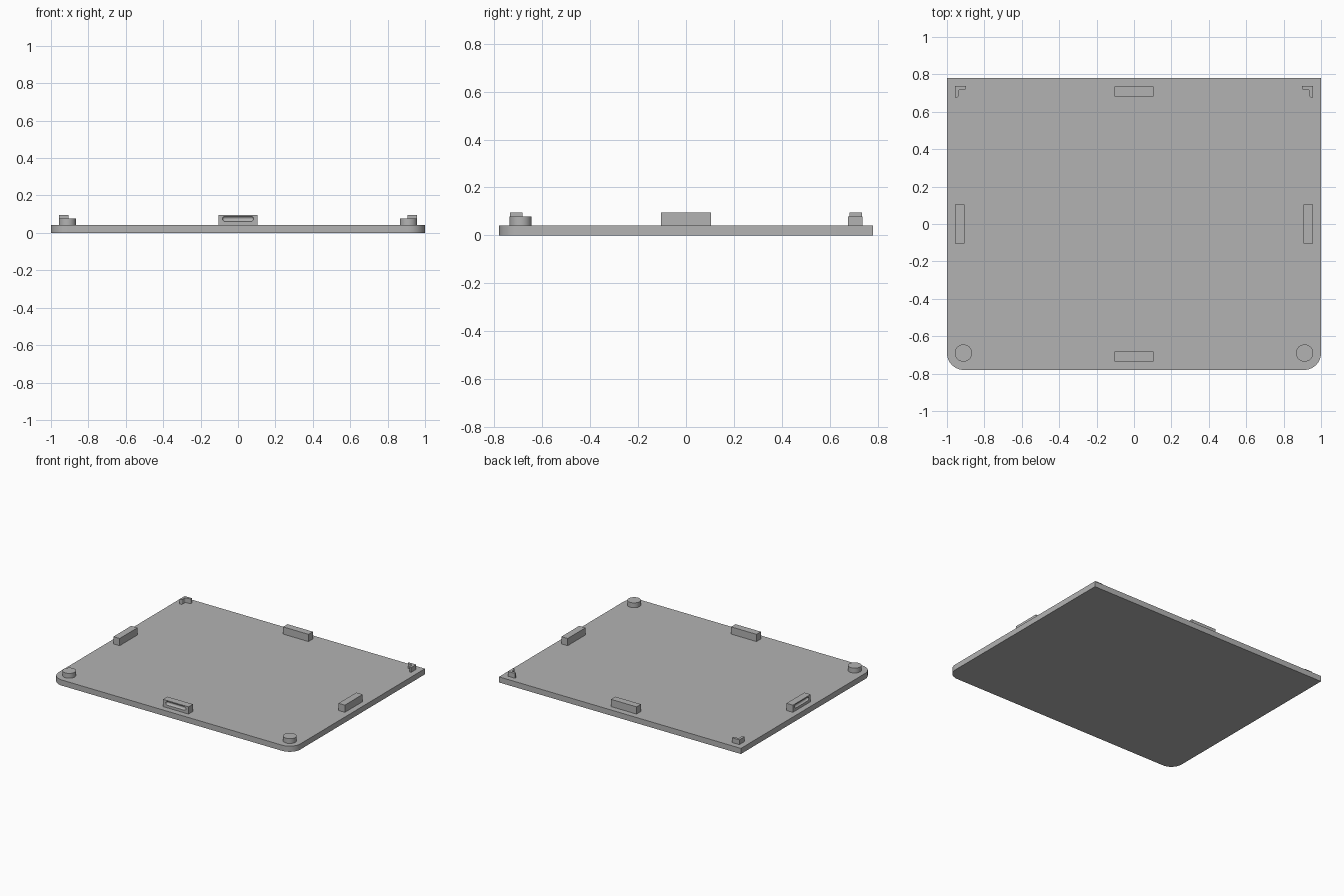
import bpy, bmesh, math
from mathutils import Matrix, Vector

cube = bpy.data.objects.get("Cube")
if cube:
    bpy.data.objects.remove(cube, do_unlink=True)

W, D, T = 1.0, 0.78, 0.042        # half width, half depth, thickness of the plate
SINK = 0.004                      # how far raised parts reach into the plate

grey = bpy.data.materials.new("mid_grey")
grey.use_nodes = True
colour = (0.45, 0.45, 0.45, 1)
grey.diffuse_color = colour
grey.node_tree.nodes["Principled BSDF"].inputs["Base Color"].default_value = colour


def add_object(name, bm):
    bmesh.ops.recalc_face_normals(bm, faces=bm.faces)
    mesh = bpy.data.meshes.new(name)
    bm.to_mesh(mesh)
    bm.free()
    mesh.materials.append(grey)
    obj = bpy.data.objects.new(name, mesh)
    bpy.context.collection.objects.link(obj)
    return obj


def activate(obj):
    bpy.ops.object.select_all(action='DESELECT')
    obj.select_set(True)
    bpy.context.view_layer.objects.active = obj


def smooth(obj):
    activate(obj)
    bpy.ops.object.shade_smooth_by_angle(angle=math.radians(35))


def arc(cx, cy, r, start, end, steps):
    angles = [math.radians(start + (end - start) * i / steps) for i in range(steps + 1)]
    return [(cx + r * math.cos(a), cy + r * math.sin(a)) for a in angles]


def prism(name, outline, z0, z1):
    bm = bmesh.new()
    base = bm.faces.new([bm.verts.new((x, y, z0)) for x, y in outline])
    top = bmesh.ops.extrude_face_region(bm, geom=[base])["geom"]
    verts = [v for v in top if isinstance(v, bmesh.types.BMVert)]
    bmesh.ops.translate(bm, verts=verts, vec=(0, 0, z1 - z0))
    obj = add_object(name, bm)
    smooth(obj)
    return obj


# Base plate: rounded at the front corners, square at the back
R = 0.09
prism("base_plate",
      arc(-W + R, -D + R, R, 180, 270, 12) + arc(W - R, -D + R, R, 270, 360, 12)
      + [(W, D), (-W, D)], 0, T)


# Clip block with a rounded groove in its outer face
def clip(name, distance, turn):
    length, depth, top = 0.21, 0.052, 0.096
    rot = Matrix.Rotation(turn, 4, 'Z')
    bm = bmesh.new()
    height = top - T + SINK
    bmesh.ops.create_cube(bm, size=1)
    bmesh.ops.scale(bm, verts=bm.verts, vec=(length, depth, height))
    bmesh.ops.translate(bm, verts=bm.verts,
                        vec=(0, -distance + depth / 2, top - height / 2))
    bm.transform(rot)
    block = add_object(name, bm)

    # Capsule cutter: a sphere lying along x, its two halves pulled apart
    r = 0.0135
    bm = bmesh.new()
    bmesh.ops.create_uvsphere(bm, u_segments=24, v_segments=13, radius=r)
    bm.transform(Matrix.Rotation(math.pi / 2, 4, 'Y'))
    for v in bm.verts:
        v.co.x += math.copysign(0.083 - r, v.co.x)
    bm.transform(rot @ Matrix.Translation(Vector((0, -distance, 0.075))))
    cutter = add_object("groove_cutter", bm)
    cutter.hide_render = True

    cut = block.modifiers.new("groove", 'BOOLEAN')
    cut.operation, cut.solver, cut.object = 'DIFFERENCE', 'EXACT', cutter
    activate(block)
    bpy.ops.object.modifier_apply(modifier=cut.name)
    bpy.data.objects.remove(cutter, do_unlink=True)
    smooth(block)


for i, (side, distance) in enumerate((("front", 0.735), ("left", 0.957),
                                      ("back", 0.735), ("right", 0.957))):
    clip(side + "_clip", distance, i * math.pi / 2)

# Round pegs at the front and angle brackets at the back
ARM, THICK, FILLET, TIP = 0.06, 0.018, 0.012, 0.008
half = THICK + FILLET
bracket = ([(0, 0), (ARM, 0)]
           + arc(ARM - TIP, THICK - TIP, TIP, 0, 90, 4)
           + arc(half, half, FILLET, 270, 180, 5)
           + arc(THICK - TIP, ARM - TIP, TIP, 0, 90, 4) + [(0, ARM)])
for side, s in (("left", 1), ("right", -1)):
    prism(side + "_peg", arc(s * 0.912, -0.69, 0.046, 0, 352.5, 47), T - SINK, 0.078)
    prism(side + "_bracket", [(s * (0.957 - x), 0.737 - y) for x, y in bracket],
          T - SINK, 0.078)
